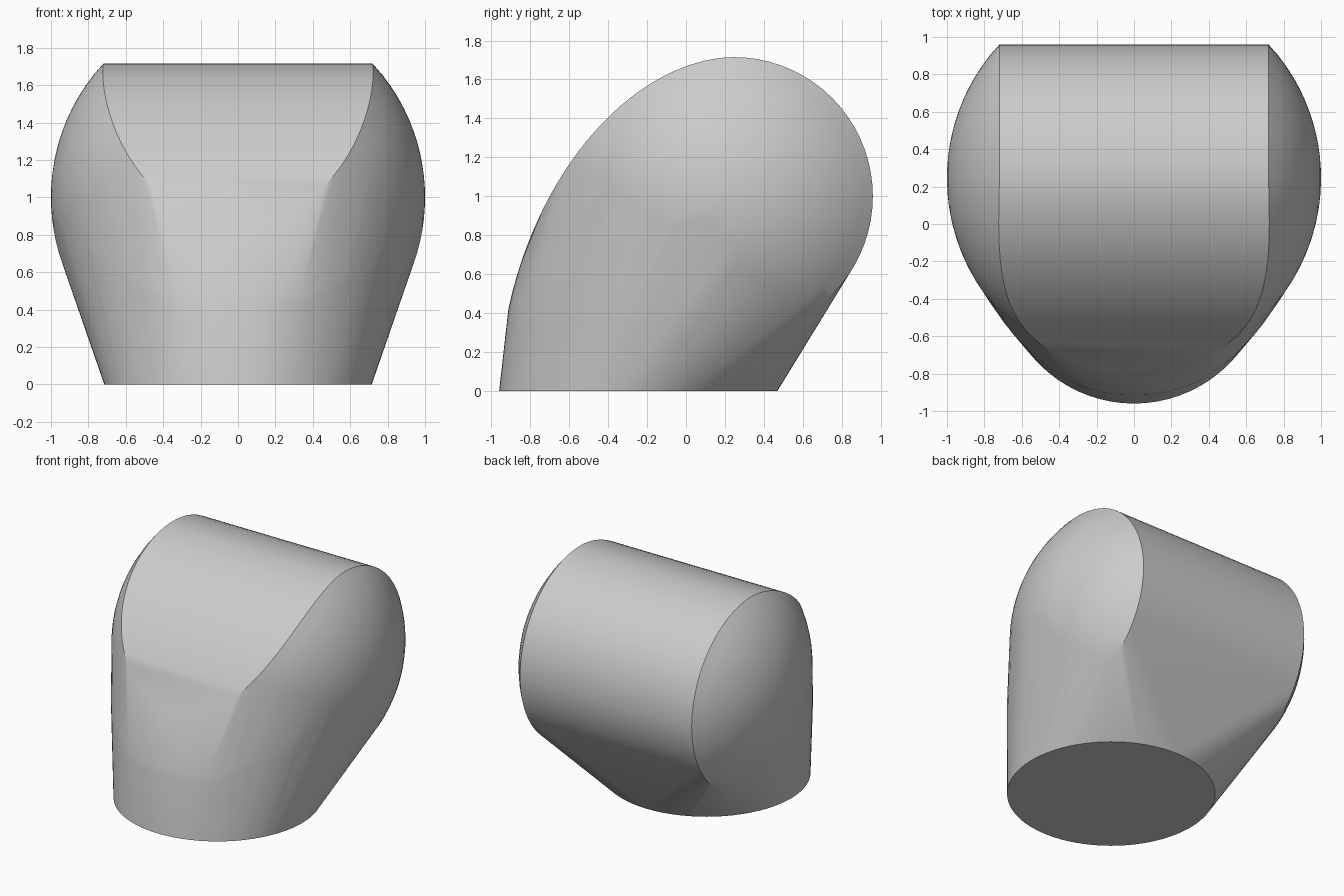
import bpy, bmesh
from math import sin, cos, pi, radians, sqrt, hypot

old = bpy.data.objects.get("Cube")
if old:
    bpy.data.objects.remove(old, do_unlink=True)

CY, CZ = 0.245, 1.0      # axis of the rounded head
R = 0.715                # head barrel and base radius
DOME = 1.03              # radial size of the side domes
TOP = CZ + R


def front_y(z):
    """Front outline of the body at a height."""
    n = 1.87
    return CY - 1.205 * max(0, 1 - (z / TOP) ** n) ** (1 / n)


points = []

# Base disc
for i in range(72):
    a = 2 * pi * i / 72
    points.append((R * cos(a), -CY + R * sin(a), 0))

# Head outline: round back, sweeping front
outline = [(CY + R * cos(a), CZ + R * sin(a))
           for a in (radians(d) for d in range(-90, 91, 5))]
for i in range(1, 31):
    z = 0.4 + (TOP - 0.4) * cos(pi / 2 * i / 30)
    outline.append((front_y(z), z))

# Domed sides inside that outline
for y, z in outline:
    dy, dz = y - CY, z - CZ
    reach = min(1, DOME / hypot(dy, dz))
    for j in range(13):
        k = reach * j / 12
        x = sqrt(max(0, 1 - (k * hypot(dy, dz) / DOME) ** 2))
        for s in (-1, 1):
            points.append((s * x, CY + k * dy, CZ + k * dz))

# Bulging lower front, blending up into the domes
for i in range(9):
    t = i / 8
    z = 0.42 + 0.46 * t
    w = min(0.71 + 0.342 * z, sqrt(1 - (z - CZ) ** 2))
    n = 2.3 - 0.3 * t
    for j in range(-14, 15):
        u = radians(j * 4)
        x = w * abs(sin(u)) ** (2 / n) * (1 if j > 0 else -1)
        points.append((x, CY + (front_y(z) - CY) * cos(u) ** (2 / n), z))

# Skin everything as one convex shell
bm = bmesh.new()
for p in points:
    bm.verts.new(p)
bmesh.ops.remove_doubles(bm, verts=bm.verts, dist=0.002)
bmesh.ops.convex_hull(bm, input=bm.verts)
bmesh.ops.delete(bm, geom=[v for v in bm.verts if not v.link_faces], context='VERTS')
bmesh.ops.dissolve_limit(bm, angle_limit=radians(0.3), verts=bm.verts, edges=bm.edges)
bmesh.ops.recalc_face_normals(bm, faces=bm.faces)
mesh = bpy.data.meshes.new("rounded_body")
bm.to_mesh(mesh)
bm.free()
body = bpy.data.objects.new("rounded_body", mesh)
bpy.context.collection.objects.link(body)

# Plain grey finish
grey = bpy.data.materials.new("light_grey")
grey.use_nodes = True
colour = (0.6, 0.6, 0.6, 1)
grey.diffuse_color = colour
grey.node_tree.nodes["Principled BSDF"].inputs["Base Color"].default_value = colour
mesh.materials.append(grey)

bpy.ops.object.select_all(action='DESELECT')
body.select_set(True)
bpy.context.view_layer.objects.active = body
bpy.ops.object.shade_smooth_by_angle(angle=radians(30))
